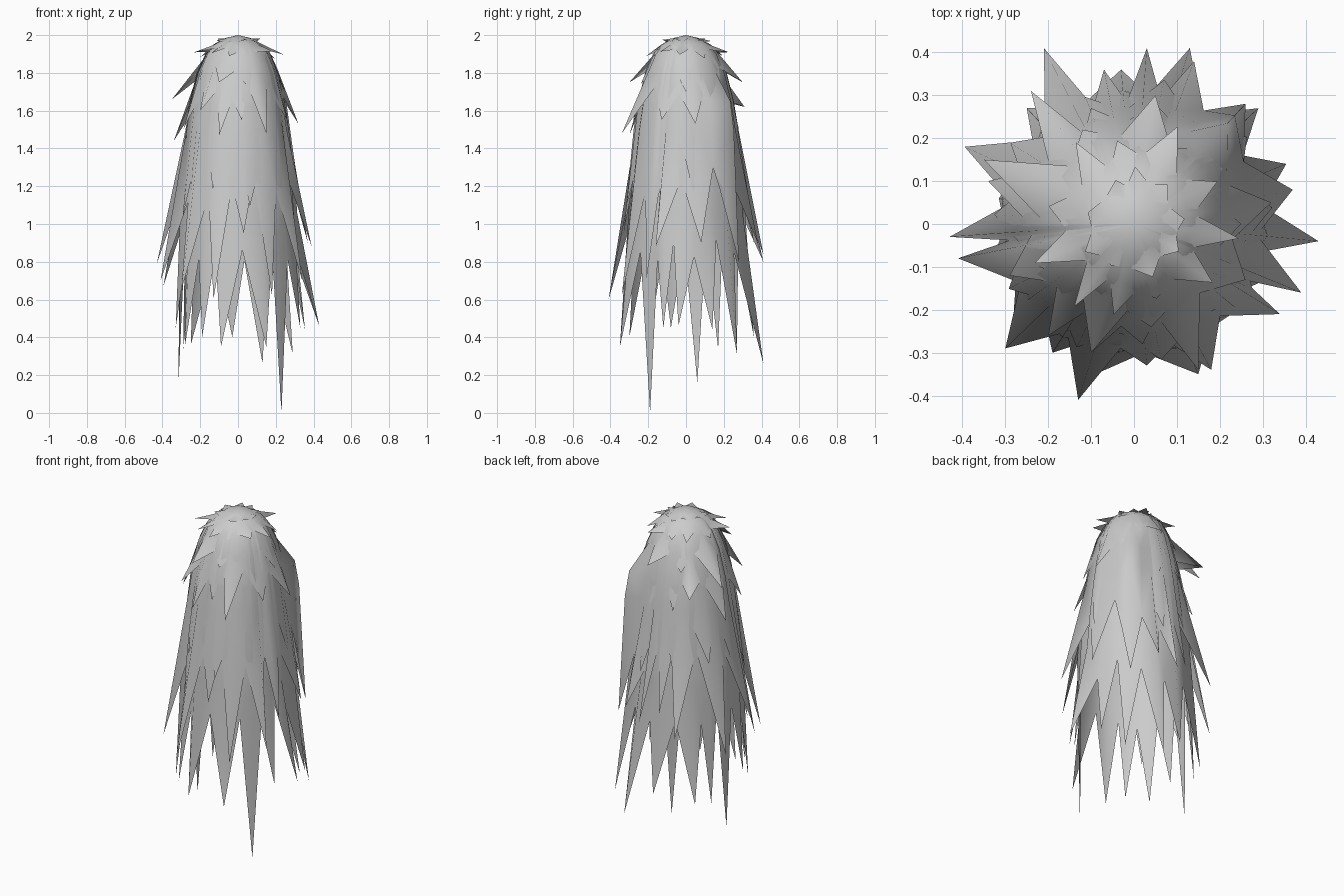
import bpy, bmesh, math, random

if "Cube" in bpy.data.objects:
    bpy.data.objects.remove(bpy.data.objects["Cube"])

random.seed(7)

# Bell-shaped silhouette: (height, radius)
PROFILE = [(2.0, 0.0), (1.985, .06), (1.95, .12), (1.9, .16), (1.8, .202), (1.65, .237),
           (1.5, .260), (1.3, .283), (1.1, .300), (.95, .308), (.8, .312), (.6, .314)]


def radius(z):
    for (z0, r0), (z1, r1) in zip(PROFILE, PROFILE[1:]):
        if z >= z1:
            return r0 + (r1 - r0) * (z0 - z) / (z0 - z1)
    return PROFILE[-1][1]


def layer(name, tips, valley, jitter, rise, grow, bulge=0.0):
    """Draped sheet from the crown whose hem is cut into pointed locks."""
    tips = sorted(tips, key=lambda p: math.atan2(p[1], p[0]))
    angs = [math.atan2(p[1], p[0]) for p in tips]
    cols = []
    for i, p in enumerate(tips):
        nxt = angs[i + 1] if i + 1 < len(tips) else angs[0] + 2 * math.pi
        cols.append((angs[i], p))
        cols.append(((angs[i] + nxt) / 2, None))
    last = valley + rise
    heights = [z for z, r in PROFILE[1:] if z > last + .01] + [last]

    bm = bmesh.new()
    apex = bm.verts.new((0, 0, 2))
    strips = []
    for a, tip in cols:
        fold = grow * (1.04 if tip else .97)
        strip = []
        end = valley + random.uniform(-jitter, jitter)
        for z in heights + ([] if tip else [end]):
            r = radius(z) * fold
            if z < 1.72:
                r += bulge * math.exp(-((a - .78) / .2) ** 2)
            strip.append(bm.verts.new((r * math.cos(a), r * math.sin(a), z)))
        if tip:
            strip.append(bm.verts.new(tip))
        strips.append(strip)
    for s, t in zip(strips, strips[1:] + strips[:1]):
        bm.faces.new((apex, s[0], t[0]))
        for k in range(len(s) - 1):
            bm.faces.new((s[k], s[k + 1], t[k + 1], t[k]))
    # Split the hem quads so every lock is a clean point
    bmesh.ops.triangulate(bm, faces=bm.faces[:], quad_method='SHORT_EDGE')
    bmesh.ops.recalc_face_normals(bm, faces=bm.faces[:])
    if sum(f.normal.x * f.calc_center_median().x + f.normal.y * f.calc_center_median().y
           for f in bm.faces) < 0:
        bmesh.ops.reverse_faces(bm, faces=bm.faces[:])
    for f in bm.faces:
        f.smooth = True
    me = bpy.data.meshes.new(name)
    bm.to_mesh(me)
    bm.free()
    ob = bpy.data.objects.new(name, me)
    bpy.context.collection.objects.link(ob)
    return ob


def random_tips(n, r, dr, z, dz):
    out = []
    for i in range(n):
        a = 2 * math.pi * (i + random.uniform(-.25, .25)) / n
        q = r + random.uniform(-dr, dr)
        out.append((q * math.cos(a), q * math.sin(a), z + random.uniform(-dz, dz)))
    return out


# Longest locks at the hem
layer("hem_locks",
      [(.43, -.04, .46), (.355, .14, .44), (.29, .27, .31), (.13, .41, .26),
       (-.03, .36, .40), (-.25, .27, .36), (-.29, .17, .34),
       (-.315, .06, .16), (-.33, -.08, .45), (-.28, -.20, .36), (-.19, -.30, .40),
       (-.09, -.35, .35), (.15, -.35, .35), (.23, -.19, 0), (.33, -.12, .45)],
      .86, .06, .2, 1.0)

# Middle locks, flaring out from high up
layer("middle_locks",
      [(.39, -.16, .88), (.34, -.21, .70), (.18, -.34, .62), (.03, -.33, .95),
       (-.13, -.41, .60), (-.30, -.29, .65), (-.41, -.08, .70), (-.43, -.03, .79),
       (-.395, .18, .67), (-.21, .41, .80), (-.07, .36, .9), (.03, .41, .84),
       (.14, .38, .9), (.26, .28, .8), (.37, .08, .9)],
      1.22, .12, .28, 1.03, .07)

# Waist locks between the middle and upper rows
layer("waist_locks", random_tips(10, .33, .015, 1.12, .12), 1.48, .08, .15, 1.04)

# Uneven short locks stacked toward the crown
layer("upper_locks",
      [(.32, .05, 1.53), (.22, .20, 1.55), (.05, .28, 1.5), (-.1, .27, 1.5),
       (-.24, .31, 1.62), (-.34, .10, 1.44), (-.29, -.12, 1.5), (-.2, -.26, 1.6),
       (-.1, -.30, 1.47), (.02, -.28, 1.55), (.15, -.34, 1.48), (.26, -.13, 1.55)],
      1.7, .05, .12, 1.05)
layer("shoulder_locks",
      [(-.35, .15, 1.66), (-.12, .22, 1.72), (.05, .30, 1.75), (.17, .18, 1.7),
       (.25, 0, 1.7), (.2, -.12, 1.73), (.04, -.24, 1.74), (-.1, -.30, 1.75),
       (-.22, -.1, 1.72)],
      1.83, .03, .08, 1.06)
layer("crown_locks", random_tips(11, .215, .035, 1.895, .02), 1.92, .015, .03, 1.07)
layer("top_tuft", random_tips(9, .125, .02, 1.975, .01), 1.965, .006, .018, 1.08)
